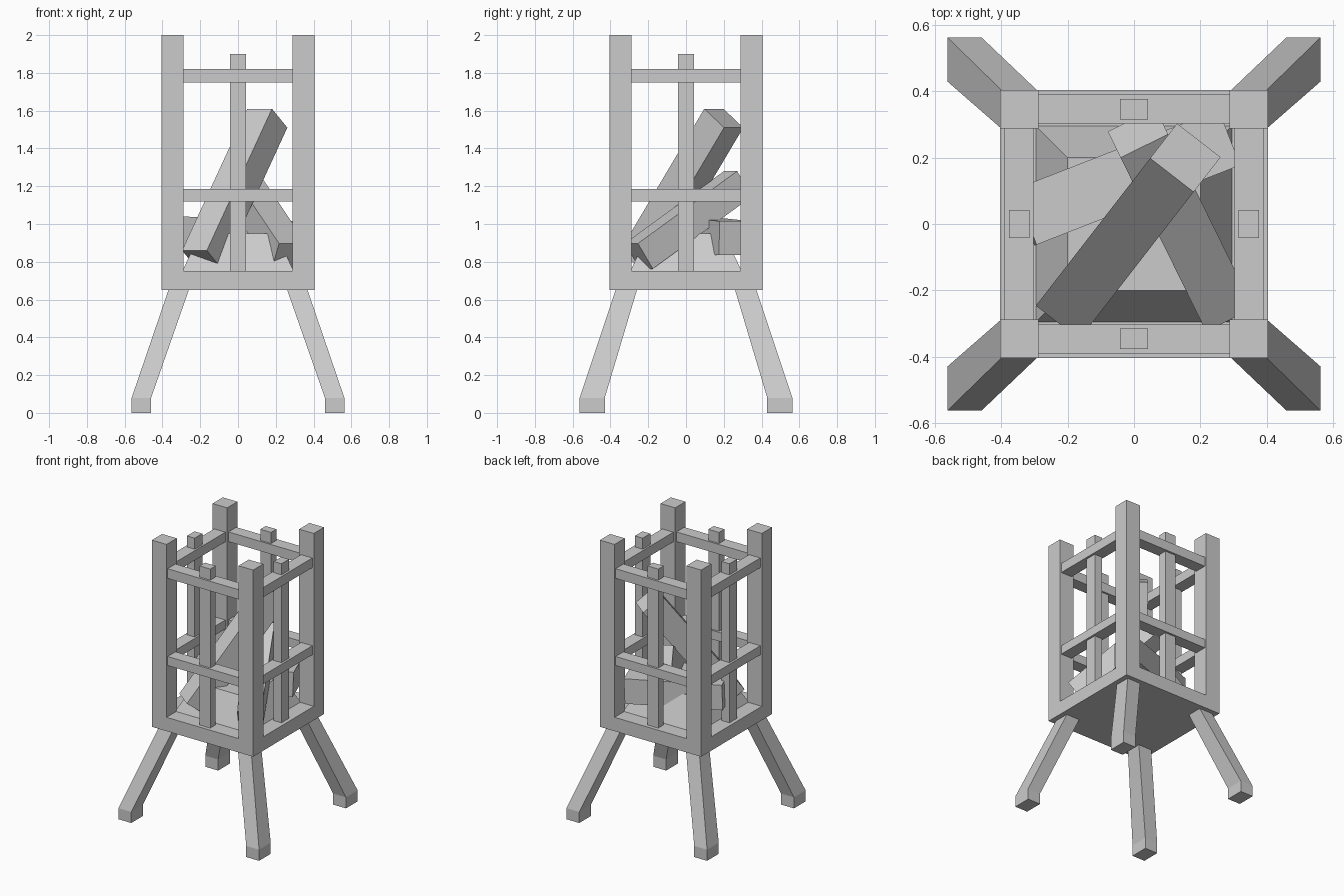
import bpy
from mathutils import Vector

if "Cube" in bpy.data.objects:
    bpy.data.objects.remove(bpy.data.objects["Cube"])


def loft(name, rings):
    """Closed solid through a stack of four-point rings, bottom to top."""
    verts = [p for ring in rings for p in ring]
    faces = [(3, 2, 1, 0)]
    for k in range(len(rings) - 1):
        b = 4 * k
        for i in range(4):
            j = (i + 1) % 4
            faces.append((b + i, b + j, b + 4 + j, b + 4 + i))
    b = 4 * (len(rings) - 1)
    faces.append((b, b + 1, b + 2, b + 3))
    mesh = bpy.data.meshes.new(name)
    mesh.from_pydata([tuple(v) for v in verts], [], faces)
    obj = bpy.data.objects.new(name, mesh)
    bpy.context.collection.objects.link(obj)
    return obj


def rect(x0, x1, y0, y1, z):
    return [(x0, y0, z), (x1, y0, z), (x1, y1, z), (x0, y1, z)]


def box(name, x0, x1, y0, y1, z0, z1):
    return loft(name, [rect(x0, x1, y0, y1, z0), rect(x0, x1, y0, y1, z1)])


def mirror(obj, x=True, y=True):
    mod = obj.modifiers.new("mirror", 'MIRROR')
    mod.use_axis = (x, y, False)
    mod.use_clip = False
    mod.use_mirror_merge = False


def log(name, start, end, size):
    """Square log between two points, its width kept horizontal."""
    a, b = Vector(start), Vector(end)
    axis = (b - a).normalized()
    side = axis.cross(Vector((0, 0, 1))).normalized() * size / 2
    up = side.cross(axis).normalized() * size / 2
    ring = [-side - up, -side + up, side + up, side - up]
    ring.reverse()
    return loft(name, [[c + o for o in ring] for c in (a, b)])


# Base tray and the sloped ash bed
box("base_tray", -0.405, 0.405, -0.405, 0.405, 0.65, 0.75)
loft("ash_bed", [rect(-0.3, 0.3, -0.3, 0.3, 0.74), rect(-0.2, 0.2, -0.2, 0.2, 0.95)])

# Splayed legs with upright feet
leg = loft("leg", [
    rect(0.46, 0.563, 0.43, 0.563, 0.0),
    rect(0.46, 0.563, 0.43, 0.563, 0.08),
    rect(0.257, 0.365, 0.257, 0.37, 0.66),
])
mirror(leg)

# Corner posts
mirror(box("corner_post", 0.288, 0.405, 0.288, 0.405, 0.74, 2.0))

# Rails and centre bars on all four sides
for label, z0, z1 in (("lower", 1.12, 1.185), ("upper", 1.75, 1.82)):
    mirror(box(label + "_front_rail", -0.295, 0.295, -0.393, -0.303, z0, z1), x=False)
    mirror(box(label + "_side_rail", 0.303, 0.393, -0.295, 0.295, z0, z1), y=False)
mirror(box("front_bar", -0.043, 0.043, -0.378, -0.316, 0.74, 1.9), x=False)
mirror(box("side_bar", 0.316, 0.378, -0.043, 0.043, 0.74, 1.9), y=False)

# Stacked logs
log("tall_log", (-0.19, -0.245, 0.81), (0.155, 0.2, 1.56), 0.166)
log("leaning_log", (0.27, -0.25, 0.83), (0.012, 0.275, 1.213), 0.16)
log("flat_log", (-0.33, 0.02, 0.95), (0.285, 0.26, 0.925), 0.18)
